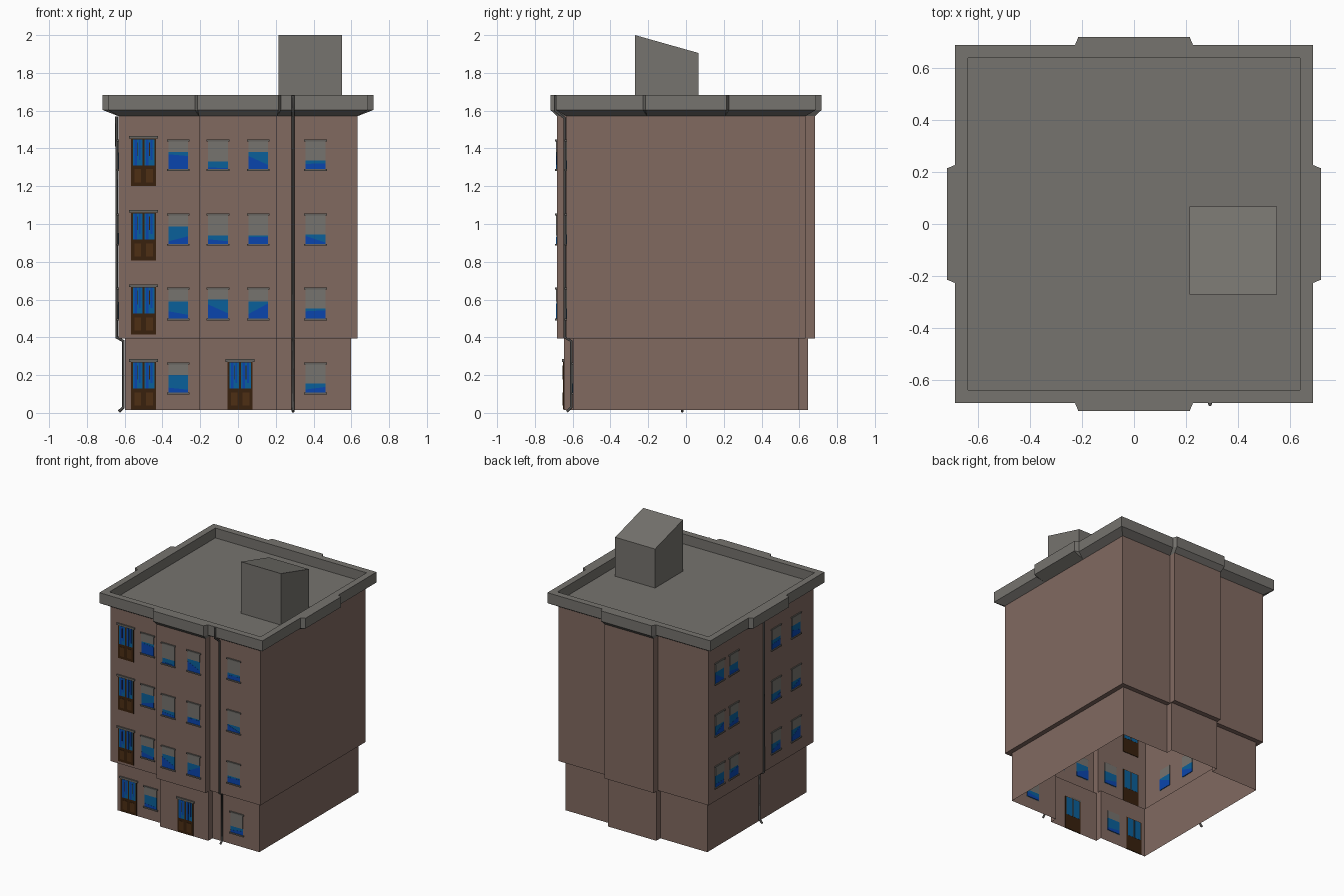
import bpy, bmesh, math, random
from mathutils import Matrix, Vector

if "Cube" in bpy.data.objects:
    bpy.data.objects.remove(bpy.data.objects["Cube"])
random.seed(4)


def material(name, rgb):
    m = bpy.data.materials.new(name)
    m.diffuse_color = (*rgb, 1)
    m.use_nodes = True
    m.node_tree.nodes["Principled BSDF"].inputs["Base Color"].default_value = m.diffuse_color
    return m


MATS = {
    "wall": material("wall_brown", (0.22, 0.142, 0.118)),
    "roof": material("roof_grey", (0.18, 0.172, 0.157)),
    "trim": material("trim_grey", (0.13, 0.124, 0.112)),
    "glass": material("light_blue_glass", (0.003, 0.115, 0.32)),
    "deep": material("deep_blue_glass", (0.003, 0.06, 0.42)),
    "wood": material("dark_wood", (0.04, 0.015, 0.004)),
    "panel": material("brown_door_panel", (0.075, 0.028, 0.007)),
    "pipe": material("pipe_grey", (0.07, 0.068, 0.065)),
}


def finish(name, bm, mats):
    mesh = bpy.data.meshes.new(name)
    bm.to_mesh(mesh)
    bm.free()
    ob = bpy.data.objects.new(name, mesh)
    bpy.context.collection.objects.link(ob)
    for m in mats:
        mesh.materials.append(MATS[m])
    return ob


def outline(w, h, s, b_front, b_side):
    """Square plan with a central projection on every side, anticlockwise."""
    pts = []
    for k in range(4):
        b = b_side if k % 2 else b_front
        rot = Matrix.Rotation(k * math.pi / 2, 2)
        for p in [(-w, -w), (-h - s, -w), (-h, -w - b), (h, -w - b), (h + s, -w)]:
            pts.append(rot @ Vector(p))
    return pts


def loft(name, rings, mat, cap=False):
    bm = bmesh.new()
    loops = [[bm.verts.new((p.x, p.y, z)) for p in pts] for pts, z in rings]
    n = len(loops[0])
    for a, b in zip(loops, loops[1:]):
        for i in range(n):
            j = (i + 1) % n
            bm.faces.new((a[i], a[j], b[j], b[i]))
    if cap:
        bm.faces.new(loops[-1])
    bmesh.ops.remove_doubles(bm, verts=bm.verts, dist=1e-5)
    return finish(name, bm, [mat])


# Walls: narrower ground floor, open underneath, ledge, upper floors
low = outline(0.598, 0.203, 0, 0.049, 0)
high = outline(0.633, 0.207, 0, 0.051, 0)
loft("walls", [(low, 0.016), (low, 0.395), (high, 0.395), (high, 1.571)], "wall")

# Roof: flared cornice, parapet and sunken deck
rim = outline(0.687, 0.214, 0.013, 0.031, 0.031)
inner = [Vector((max(-0.637, min(0.637, p.x)), max(-0.637, min(0.637, p.y)))) for p in rim]
loft("roof", [(high, 1.571), (rim, 1.604), (rim, 1.683), (inner, 1.683), (inner, 1.608)],
     "roof", cap=True)

# Stair house with sloping top
bm = bmesh.new()
bmesh.ops.create_cube(bm, size=1)
for v in bm.verts:
    front = v.co.y < 0
    top = 2.0 if front else 1.905
    v.co = (0.214 if v.co.x < 0 else 0.55, -0.27 if front else 0.067,
            top if v.co.z > 0 else 1.606)
finish("stair_house", bm, ["roof"])


def plates(name, items, face, dist):
    """Thin plates on a wall: (u0, u1, z0, z1 left, z1 right, back, front, colour)."""
    bm = bmesh.new()
    names = sorted({it[-1] for it in items})
    for u0, u1, z0, zl, zr, d0, d1, mat in items:
        geo = bmesh.ops.create_cube(bm, size=1)["verts"]
        for v in geo:
            right, up, back = v.co.x > 0, v.co.z > 0, v.co.y > 0
            v.co = (u1 if right else u0, -dist - (d0 if back else d1),
                    (zr if right else zl) if up else z0)
        for f in {f for v in geo for f in v.link_faces}:
            f.material_index = names.index(mat)
    if face == "left":
        bm.transform(Matrix.Rotation(-math.pi / 2, 4, 'Z'))
    finish(name, bm, names)


def window(name, u, z0, z1, split, face, dist):
    a, b = u - 0.052, u + 0.052
    s = split - z0
    plates(name, [
        (a, b, z0, split, split, -0.004, 0.002, "glass"),
        (a, b, z0, z0 + s * random.uniform(0.1, 0.95), z0 + s * random.uniform(0.1, 0.95),
         -0.005, 0.003, "deep"),
        (a, b, split, z1, z1, -0.004, 0.005, "roof"),
        (a - 0.008, b + 0.008, z1 - 0.002, z1 + 0.008, z1 + 0.008, 0, 0.009, "trim"),
        (a - 0.008, b + 0.008, z0 - 0.008, z0 + 0.002, z0 + 0.002, 0, 0.009, "trim"),
    ], face, dist)


def door(name, u, z0, z1, dist):
    items = [(u - 0.067, u + 0.067, z0, z1, z1, -0.004, 0.004, "wood"),
             (u - 0.076, u + 0.076, z1, z1 + 0.014, z1 + 0.014, 0, 0.009, "trim")]
    m = z0 + 0.11
    for c in (u - 0.031, u + 0.031):  # two leaves: curtained glass over a wood panel
        items += [(c - 0.026, c + 0.026, m, z1 - 0.004, z1 - 0.004, -0.005, 0.0045, "glass"),
                  (c - 0.018, c - 0.005, m, z1 - 0.004, z1 - 0.004, 0, 0.0055, "deep"),
                  (c + 0.006, c + 0.016, m + 0.03, z1 - 0.004, z1 - 0.004, 0, 0.0055, "deep"),
                  (c - 0.002, c + 0.002, m + 0.05, z1 - 0.02, z1 - 0.02, 0, 0.006, "wood"),
                  (c - 0.018, c + 0.018, z0 + 0.02, m - 0.02, m - 0.02, 0, 0.006, "panel")]
    plates(name, items, "front", dist)


# Front windows: column centre -> shutter bottom on floors 0 to 3
FLOORS = [(0.105, 0.258), (0.498, 0.655), (0.893, 1.048), (1.288, 1.44)]
COLS = {-0.317: (0.2, 0.59, 0.988, 1.38), -0.106: (None, 0.6, 0.94, 1.332),
        0.108: (None, 0.59, 0.94, 1.38), 0.41: (0.156, 0.553, 0.945, 1.337)}
for c, (u, splits) in enumerate(COLS.items()):
    for f, split in enumerate(splits):
        if split:
            bay = 0.051 if abs(u) < 0.2 else 0
            window(f"front_window_{c}_{f}", u, *FLOORS[f], split, "front",
                   (0.633 if f else 0.598) + bay)

# Left side windows on the three upper floors (u runs towards the front)
for c, u in enumerate((-0.5, -0.33, 0.18, 0.42)):
    for f in (1, 2, 3):
        z0, z1 = FLOORS[f]
        window(f"left_window_{c}_{f}", u, z0, z1, z0 + random.choice((0.06, 0.075, 0.09)),
               "left", 0.633)

# Doors: one column on every floor and the entrance in the bay
for f, z in enumerate((0.018, 0.415, 0.808, 1.2)):
    door(f"glazed_door_{f}", -0.5, z, z + 0.252, 0.633 if f else 0.598)
door("entrance_door", 0.011, 0.018, 0.27, 0.647)


def pipe(name, pts):
    cu = bpy.data.curves.new(name, 'CURVE')
    cu.dimensions = '3D'
    cu.bevel_depth = 0.008
    cu.bevel_resolution = 1
    cu.use_fill_caps = True
    sp = cu.splines.new('POLY')
    sp.points.add(len(pts) - 1)
    for p, co in zip(sp.points, pts):
        p.co = (*co, 1)
    ob = bpy.data.objects.new(name, cu)
    bpy.context.collection.objects.link(ob)
    cu.materials.append(MATS["pipe"])
    bpy.ops.object.select_all(action='DESELECT')
    ob.select_set(True)
    bpy.context.view_layer.objects.active = ob
    bpy.ops.object.convert(target='MESH')


# Drainpipes: out from the wall (d), height (z)
run = [(0.642, 1.57), (0.642, 0.4), (0.607, 0.38), (0.607, 0.03), (0.63, 0.007)]
pipe("front_drainpipe", [(0.292, -d, z) for d, z in
                         [(0.692, 1.68), (0.692, 1.6), (0.642, 1.56)] + run[1:]])
pipe("left_drainpipe", [(-d, -0.02, z) for d, z in run])
